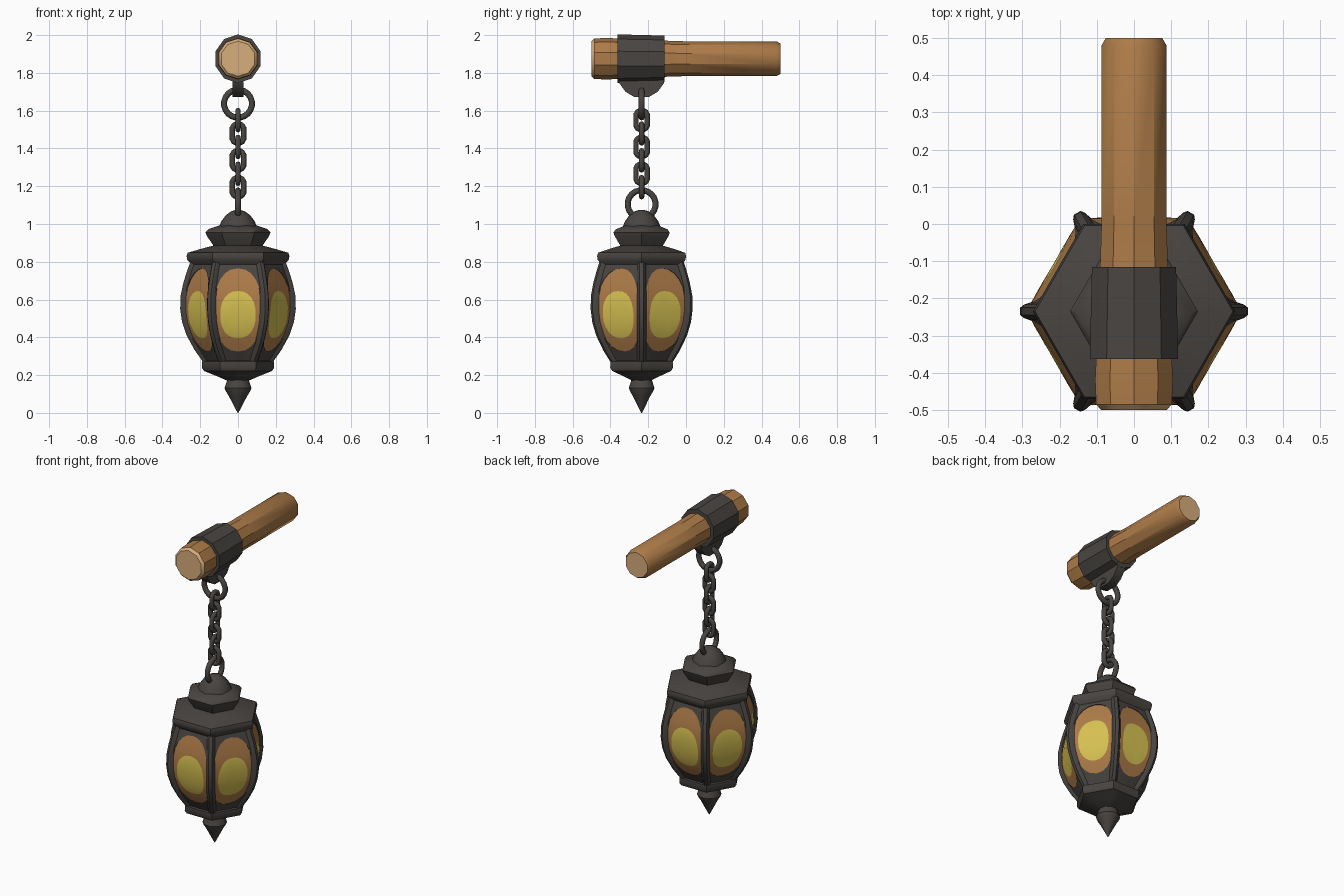
import bpy, bmesh, math
from mathutils import Matrix, Vector

if "Cube" in bpy.data.objects:
    bpy.data.objects.remove(bpy.data.objects["Cube"])

AX = Vector((0, -0.235, 0))          # lantern axis
BEAM_Z = 1.875


def material(name, rgb):
    m = bpy.data.materials.new(name)
    m.diffuse_color = (*rgb, 1)
    m.use_nodes = True
    m.node_tree.nodes["Principled BSDF"].inputs["Base Color"].default_value = m.diffuse_color
    return m


IRON = material("dark_iron", (0.066, 0.059, 0.053))
WOOD = material("wood", (0.42, 0.20, 0.065))
END = material("cut_wood", (0.68, 0.42, 0.20))
AMBER = material("amber_glass", (0.42, 0.20, 0.065))
GLOW = material("yellow_glow", (0.68, 0.54, 0.085))


def finish(name, bm, mats, angle=35):
    bmesh.ops.remove_doubles(bm, verts=bm.verts, dist=1e-5)
    bmesh.ops.recalc_face_normals(bm, faces=bm.faces)
    me = bpy.data.meshes.new(name)
    bm.to_mesh(me)
    bm.free()
    for m in mats:
        me.materials.append(m)
    ob = bpy.data.objects.new(name, me)
    bpy.context.collection.objects.link(ob)
    bpy.ops.object.select_all(action='DESELECT')
    ob.select_set(True)
    bpy.context.view_layer.objects.active = ob
    bpy.ops.object.shade_smooth_by_angle(angle=math.radians(angle))
    return ob


def bridge(bm, rings, closed=True, mat=0):
    for a, b in zip(rings, rings[1:]):
        n = len(a)
        for i in range(n if closed else n - 1):
            j = (i + 1) % n
            bm.faces.new((a[i], a[j], b[j], b[i])).material_index = mat


def lathe(name, profile, sides, mats, matrix=None, phase=0.0, rule=None):
    """Capped solid from (radius, height) pairs."""
    bm = bmesh.new()
    rings = []
    for r, z in profile:
        angs = [math.tau * (i + phase) / sides for i in range(sides)]
        rings.append([bm.verts.new((r * math.cos(a), r * math.sin(a), z)) for a in angs])
    bridge(bm, rings)
    bm.faces.new(rings[0])
    bm.faces.new(rings[-1])
    bm.transform(matrix or Matrix.Translation(AX))
    bmesh.ops.recalc_face_normals(bm, faces=bm.faces)
    bm.normal_update()
    if rule:
        for f in bm.faces:
            f.material_index = rule(f)
    return finish(name, bm, mats)


def ring(name, z, radius, tube, stretch, yaw, seg=16):
    """Chain link or round ring standing upright."""
    bm = bmesh.new()
    loops = []
    for i in range(seg):
        t = math.tau * (i + 0.5) / seg
        n = Vector((math.cos(t), 0, math.sin(t)))
        c = n * radius + Vector((0, 0, math.copysign(stretch, n.z)))
        loops.append([bm.verts.new(c + tube * (n * math.cos(p) + Vector((0, math.sin(p), 0))))
                      for p in (math.tau * k / 8 for k in range(8))])
    bridge(bm, loops + loops[:1])
    bm.transform(Matrix.Translation(AX + Vector((0, 0, z))) @ Matrix.Rotation(yaw, 4, 'Z'))
    return finish(name, bm, [IRON], 60)


# Wooden beam with pale cut ends, and its iron band
along_y = Matrix.Translation((0, 0, BEAM_Z)) @ Matrix.Rotation(-math.pi / 2, 4, 'X')
lathe("beam", [(0.093, -0.5), (0.107, -0.485), (0.11, -0.42), (0.107, -0.36), (0.096, -0.12),
               (0.092, 0), (0.092, 0.48), (0.08, 0.5)], 10, [WOOD, END], along_y, 0.5,
      lambda f: int(abs(f.normal.y) > 0.5))
lathe("beam_band", [(0.125, -0.363), (0.119, -0.115)], 10, [IRON],
      along_y, 0.5).scale = (1, 1, 1.03)
bpy.data.objects["beam_band"].location.z = -0.03 * BEAM_Z

# Hanger plate under the band
bm = bmesh.new()
half = [(0.123, 1.78), (0.118, 1.745), (0.085, 1.7), (0.04, 1.673)]
outline = half + [(-y, z) for y, z in reversed(half)]
sides = [[bm.verts.new((x, AX.y + y, z)) for y, z in outline] for x in (-0.028, 0.028)]
bridge(bm, sides)
for s in sides:
    bm.faces.new(s)
finish("hanger_plate", bm, [IRON])

# Rings and chain
ring("upper_ring", 1.637, 0.074, 0.016, 0, 0, 20)
ring("lower_ring", 1.105, 0.074, 0.016, 0, math.pi / 2, 20)
for i in range(6):
    ring(f"chain_link_{i + 1}", 1.55 - 0.071 * i, 0.031, 0.0145, 0.021,
         math.pi / 2 if i % 2 == 0 else 0, 12)

# Lantern roof, neck, dome, lower collar and finial
lathe("roof", [(0.24, 0.775), (0.25, 0.79), (0.268, 0.81), (0.272, 0.83), (0.266, 0.848),
               (0.19, 0.87), (0.12, 0.888)], 6, [IRON])
lathe("neck", [(0.12, 0.87), (0.165, 0.937), (0.172, 0.955), (0.158, 0.972), (0.10, 0.992)],
      6, [IRON])
lathe("dome", [(0.10, 0.985), (0.088, 1.015), (0.066, 1.045), (0.035, 1.068), (0.01, 1.075)],
      12, [IRON])
lathe("lower_collar", [(0.17, 0.28), (0.19, 0.272), (0.192, 0.24), (0.18, 0.222),
                       (0.12, 0.198), (0.055, 0.17)], 6, [IRON])
lathe("finial", [(0.052, 0.19), (0.062, 0.16), (0.071, 0.132), (0.065, 0.115), (0.05, 0.092),
                 (0.002, 0.0)], 10, [IRON])

# Barrel-shaped hexagonal body: corner radius by height
BODY = [(0.27, 0.175), (0.33, 0.218), (0.41, 0.262), (0.48, 0.286), (0.55, 0.296),
        (0.62, 0.294), (0.69, 0.279), (0.75, 0.260), (0.80, 0.242)]


def radius_at(z):
    for (z0, r0), (z1, r1) in zip(BODY, BODY[1:]):
        if z <= z1 + 1e-6:
            return r0 + (r1 - r0) * (z - z0) / (z1 - z0)
    return BODY[-1][1]


def power(v, e=0.88):
    return math.copysign(abs(v) ** e, v)


def oval(w, h, zc):
    angs = [math.tau * i / 24 for i in range(24)]
    return [(w * power(math.cos(a)), zc + h * power(math.sin(a))) for a in angs]


frame, glass, ribs = bmesh.new(), bmesh.new(), bmesh.new()
for k in range(6):
    turn = Matrix.Translation(AX) @ Matrix.Rotation(math.radians(30 + 60 * k), 4, 'Z')

    def loop(bm, pts, off=0.0):
        return [bm.verts.new(turn @ Vector((radius_at(z) * math.cos(math.pi / 6) + off, x, z)))
                for x, z in pts]

    # Iron panel with an oval opening
    border = []
    for i in range(24):
        c, s = math.cos(math.tau * i / 24), math.sin(math.tau * i / 24)
        m = max(abs(c), abs(s))
        z = 0.535 + 0.265 * s / m
        border.append((c / m * radius_at(z) / 2, z))
    hole = oval(0.127, 0.22, 0.545)
    bridge(frame, [loop(frame, border), loop(frame, hole), loop(frame, hole, -0.012)])

    # Amber pane with a yellow glow in the middle
    rings = [loop(glass, oval(*o), -0.004) for o in
             ((0.129, 0.222, 0.545), (0.11, 0.17, 0.532), (0.094, 0.125, 0.52),
              (0.05, 0.065, 0.52))]
    bridge(glass, rings[:3])
    bridge(glass, rings[2:], mat=1)
    glass.faces.new(rings[-1]).material_index = 1

    # Raised rib on the corner
    corner = Matrix.Translation(AX) @ Matrix.Rotation(math.radians(60 * k), 4, 'Z')
    section = [(-0.02, -0.025), (0, -0.018), (0.01, -0.01), (0.01, 0.01), (0, 0.018),
               (-0.02, 0.025)]
    bridge(ribs, [[ribs.verts.new(corner @ Vector((r + dx, dy, z))) for dx, dy in section]
                  for z, r in BODY])

finish("lantern_frame", frame, [IRON])
finish("window_panes", glass, [AMBER, GLOW])
finish("corner_ribs", ribs, [IRON])
